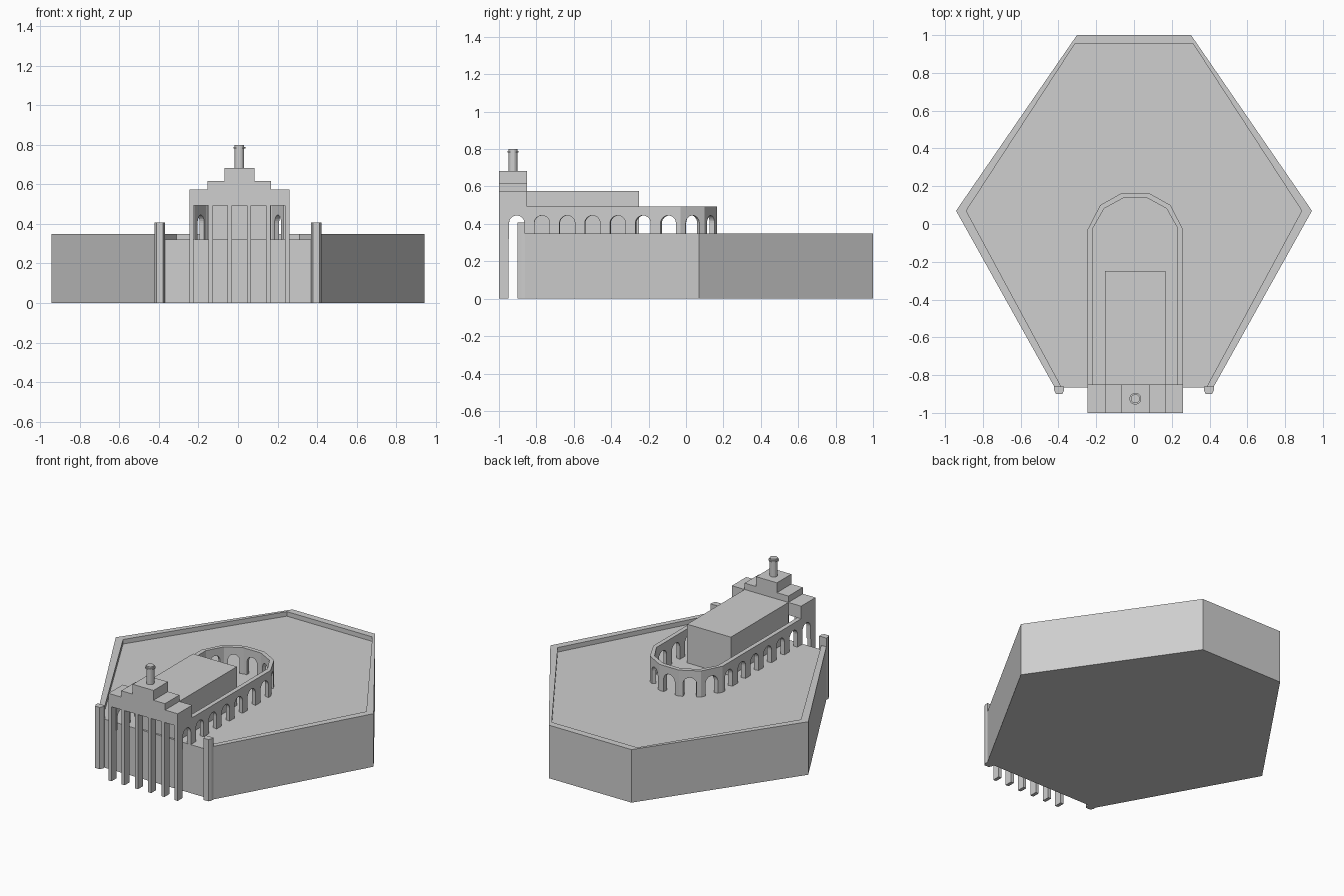
import bpy
import bmesh
import math
from mathutils import Vector

cube = bpy.data.objects.get("Cube")
if cube:
    bpy.data.objects.remove(cube, do_unlink=True)

stone = bpy.data.materials.new("grey_stone")
stone.use_nodes = True
GREY = (0.62, 0.62, 0.62, 1)
stone.diffuse_color = GREY
stone.node_tree.nodes["Principled BSDF"].inputs["Base Color"].default_value = GREY


def loft(name, front, back):
    """Closed solid between two matching outlines."""
    bm = bmesh.new()
    a = [bm.verts.new(p) for p in front]
    b = [bm.verts.new(p) for p in back]
    bm.faces.new(a)
    bm.faces.new(b[::-1])
    for i in range(len(a)):
        j = (i + 1) % len(a)
        bm.faces.new((a[j], a[i], b[i], b[j]))
    bmesh.ops.recalc_face_normals(bm, faces=bm.faces)
    mesh = bpy.data.meshes.new(name)
    bm.to_mesh(mesh)
    bm.free()
    mesh.materials.append(stone)
    obj = bpy.data.objects.new(name, mesh)
    bpy.context.collection.objects.link(obj)
    return obj


def prism(name, outline, z0, z1):
    return loft(name, [(x, y, z0) for x, y in outline], [(x, y, z1) for x, y in outline])


def box(name, x0, x1, y0, y1, z0, z1):
    return prism(name, [(x0, y0), (x1, y0), (x1, y1), (x0, y1)], z0, z1)


def mirrored(half):
    """Right-hand points from front to back, continued down the other side."""
    return half + [(-x, y) for x, y in reversed(half)]


FLOOR, RIM, EAVE, ROOF = 0.32, 0.35, 0.492, 0.575
CX = 0.007

# Six-sided terrace with a low parapet, open along the front
outer = mirrored([(0.42, -0.865), (0.942, 0.07), (0.302, 1.0)])
inner = mirrored([(0.383, -0.865), (0.888, 0.07), (0.312, 0.955)])
prism("terrace_base", outer, 0, FLOOR)
prism("terrace_parapet", outer + inner[::-1], FLOOR, RIM)

# Corner posts
for side, label in ((1, "left"), (-1, "right")):
    post = [(0.37, -0.86), (0.423, -0.86), (0.423, -0.88),
            (0.413, -0.9), (0.38, -0.9), (0.37, -0.88)]
    prism(label + "_corner_post", [(side * x, y) for x, y in post], 0, 0.408)


# Arcade walls: arched openings standing on the terrace floor
def arcade(name, p, q, pi, qi, centres, radius=0.041, spring=0.404):
    p, q, pi, qi = map(Vector, (p, q, pi, qi))
    length = (q - p).length
    outline = [(0, FLOOR)]
    for c in centres:
        outline.append((c - radius, FLOOR))
        for k in range(13):
            t = math.pi * (1 - k / 12)
            outline.append((c + radius * math.cos(t), spring + radius * math.sin(t)))
        outline.append((c + radius, FLOOR))
    outline += [(length, FLOOR), (length, EAVE), (0, EAVE)]
    loft(name, [(*p.lerp(q, s / length), z) for s, z in outline],
         [(*pi.lerp(qi, s / length), z) for s, z in outline])


START = -0.955
wall_out = mirrored([(0.253, START), (0.253, -0.03), (0.186, 0.1), (0.07, 0.165)])
wall_in = mirrored([(0.224, START), (0.224, -0.022), (0.165, 0.082), (0.064, 0.137)])
wall_out = [(x + CX, y) for x, y in wall_out]
wall_in = [(x + CX, y) for x, y in wall_in]
for i in range(len(wall_out) - 1):
    p, q = wall_out[i], wall_out[i + 1]
    length = math.dist(p, q)
    centres = [length / 2]
    if length > 0.5:
        centres = [0.05 + 0.135 * k for k in range(7)]
        if i:
            centres = [length - c for c in reversed(centres)]
    arcade(f"arcade_wall_{i + 1}", p, q, wall_in[i], wall_in[i + 1], centres)

# Central hall
box("central_hall", CX - 0.16, CX + 0.16, -0.852, -0.25, FLOOR, ROOF)

# Portico: six square columns below a stepped top
for i in range(6):
    x = CX + (i - 2.5) * 0.0968
    box(f"portico_column_{i + 1}", x - 0.011, x + 0.011, -1.0, -0.95, 0, EAVE)
for name, half, z0, z1 in (("portico_beam", 0.253, EAVE, ROOF),
                           ("portico_step", 0.16, ROOF, 0.617),
                           ("tower_block", 0.076, 0.617, 0.682)):
    box(name, CX - half, CX + half, -1.0, -0.85, z0, z1)

# Round turret with a collar
for name, radius, z0, z1 in (("turret_shaft", 0.024, 0.682, 0.782),
                             ("turret_collar", 0.031, 0.782, 0.79),
                             ("turret_cap", 0.024, 0.79, 0.8)):
    ring = [(CX + radius * math.cos(t), -0.925 + radius * math.sin(t))
            for t in (math.tau * (k + 0.5) / 16 for k in range(16))]
    prism(name, ring, z0, z1)
